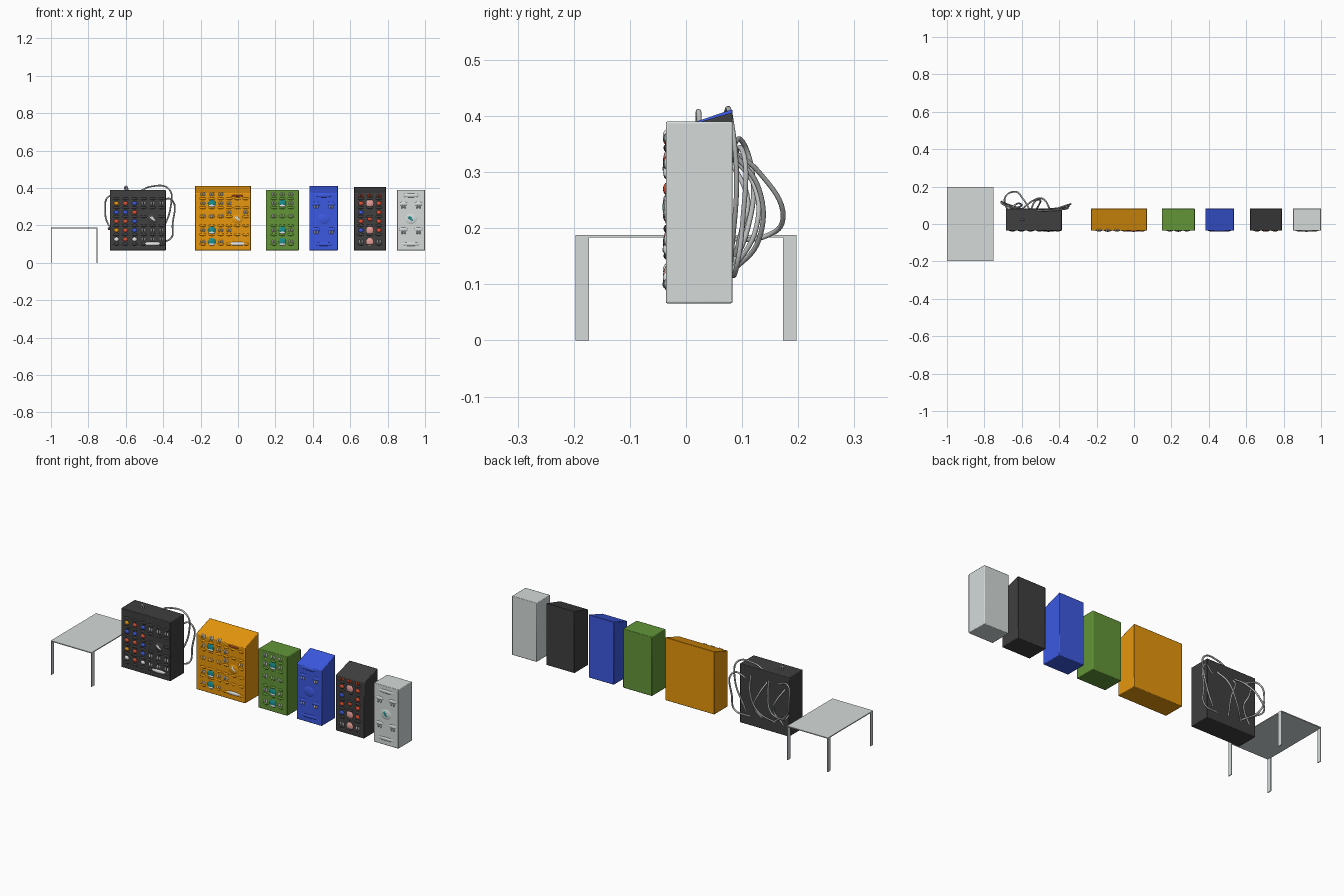
import bpy, bmesh, math
from mathutils import Matrix, Vector

if "Cube" in bpy.data.objects:
    bpy.data.objects.remove(bpy.data.objects["Cube"])

COLOURS = {
    "charcoal": (0.05, 0.05, 0.052), "amber": (0.8, 0.31, 0.004),
    "leaf_green": (0.125, 0.3, 0.04), "royal_blue": (0.045, 0.1, 0.75),
    "pale_grey": (0.66, 0.71, 0.7), "white": (0.9, 0.9, 0.9),
    "teal": (0.01, 0.27, 0.27), "red": (0.75, 0.08, 0.03),
    "pink": (0.85, 0.36, 0.33), "cable_grey": (0.5, 0.51, 0.51)}
NAMES = list(COLOURS)
MATS = []
for name, rgb in COLOURS.items():
    m = bpy.data.materials.new(name)
    m.use_nodes = True
    m.diffuse_color = (*rgb, 1)
    m.node_tree.nodes["Principled BSDF"].inputs["Base Color"].default_value = (*rgb, 1)
    MATS.append(m)

FRONT, BACK, BASE, TOP = -0.036, 0.083, 0.066, 0.39


def finish(bm, name, smooth=True):
    """Turn a bmesh into an object that carries the palette."""
    bmesh.ops.recalc_face_normals(bm, faces=bm.faces)
    mesh = bpy.data.meshes.new(name)
    bm.to_mesh(mesh)
    bm.free()
    for m in MATS:
        mesh.materials.append(m)
    ob = bpy.data.objects.new(name, mesh)
    bpy.context.collection.objects.link(ob)
    if smooth:
        bpy.ops.object.select_all(action='DESELECT')
        ob.select_set(True)
        bpy.context.view_layer.objects.active = ob
        bpy.ops.object.shade_smooth_by_angle(angle=math.radians(50))
    return ob


def paint(verts, colour):
    for f in {f for v in verts for f in v.link_faces}:
        f.material_index = NAMES.index(colour)


def block(bm, centre, size, colour):
    mat = Matrix.Translation(centre) @ Matrix.Diagonal((*size, 1))
    paint(bmesh.ops.create_cube(bm, size=1, matrix=mat)["verts"], colour)


def bump(bm, x, z, w, h, colour, depth=0.004, tilt=0):
    """Shallow domed cap rising from the front face."""
    mat = (Matrix.Translation((x, FRONT + depth, z)) @ Matrix.Rotation(tilt, 4, 'Y')
           @ Matrix.Diagonal((w * 0.58, depth * 2, h * 0.58, 1)))
    paint(bmesh.ops.create_uvsphere(bm, u_segments=16, v_segments=10, radius=1,
                                    matrix=mat)["verts"], colour)


def plug(bm, x, z, colour):
    bump(bm, x, z, 0.026, 0.022, colour, 0.005)


def prongs(bm, x, z, colour="white"):
    for s in (-1, 1):
        bump(bm, x + s * 0.007, z, 0.01, 0.02, colour, 0.005)


def lever(bm, x, z, colour):
    bump(bm, x, z, 0.046, 0.016, colour, 0.006, 0.6)
    bump(bm, x, z + 0.004, 0.015, 0.032, colour, 0.006, -0.4)


def cabinet(name, x0, x1, colour, front_top=TOP, back_top=TOP):
    """Case extruded from its side profile, with softened edges."""
    bm = bmesh.new()
    profile = [(FRONT, BASE), (BACK, BASE), (BACK, back_top), (FRONT, front_top)]
    face = bm.faces.new([bm.verts.new((x0, y, z)) for y, z in profile])
    out = bmesh.ops.extrude_face_region(bm, geom=[face])["geom"]
    moved = [v for v in out if isinstance(v, bmesh.types.BMVert)]
    bmesh.ops.translate(bm, verts=moved, vec=(x1 - x0, 0, 0))
    paint(bm.verts, colour)
    ob = finish(bm, name)
    bevel = ob.modifiers.new("soft_edges", 'BEVEL')
    bevel.width, bevel.segments = 0.003, 2


ROWS = [0.318, 0.27, 0.222, 0.174, 0.126]


def ledges(bm, cols, colour):
    for z in [r + 0.025 for r in ROWS] + [0.1]:
        for x in cols:
            bump(bm, x, z, 0.036, 0.014, colour)


def fuse_columns(bm, cols, columns):
    """One list of plug colours, top to bottom, for each column."""
    for x, colours in zip(cols, columns):
        for z, colour in zip(ROWS, colours):
            plug(bm, x, z, colour)


def big_plugs(bm, x, colour):
    for z in (0.318, 0.174, 0.112):
        bump(bm, x, z, 0.04, 0.042, colour, 0.005)


def socket_columns(bm, cols):
    """Rows of prongs with a larger plug in the middle of alternate rows."""
    for z in (0.366, 0.25):
        for x in cols:
            prongs(bm, x, z)
    big_plugs(bm, cols[1], "teal")
    for z in (0.306, 0.162, 0.1):
        bump(bm, cols[1], z, 0.034, 0.018, "white", 0.006)
    for z in (0.318, 0.174, 0.112):
        for x in (cols[0], cols[2]):
            prongs(bm, x, z)


def switch_side(bm, cols, contacts, colour):
    """Selector lever, bar handle and paired contacts."""
    for x, z in contacts:
        prongs(bm, x, z)
    bump(bm, cols[1], 0.235, 0.06, 0.05, colour)
    lever(bm, cols[1], 0.235, "white")
    bump(bm, cols[1], 0.102, 0.095, 0.02, "white", 0.005)


def simple_face(bm, x, colour, contact):
    for z in (0.36, 0.1):
        bump(bm, x, z, 0.1, 0.02, colour)
    for s in (-1, 1):
        for z in (0.3, 0.163):
            bump(bm, x + s * 0.04, z + 0.015, 0.045, 0.022, colour)
            prongs(bm, x + s * 0.04, z, contact)
    bump(bm, x, 0.235, 0.065, 0.055, colour)


# Cabinets
cabinet("wired_cabinet", -0.685, -0.386, "charcoal")
cabinet("amber_cabinet", -0.23, 0.069, "amber", 0.372, 0.412)
cabinet("green_cabinet", 0.149, 0.325, "leaf_green")
cabinet("blue_cabinet", 0.381, 0.534, "royal_blue", 0.372, 0.412)
cabinet("fuse_cabinet", 0.62, 0.791, "charcoal", 0.372, 0.406)
cabinet("grey_cabinet", 0.85, 1.0, "pale_grey")

# Front fittings
bm = bmesh.new()
cols = [-0.65, -0.602, -0.553, -0.505, -0.457, -0.409]
ledges(bm, cols, "charcoal")
fuse_columns(bm, cols, [
    ["amber", "royal_blue", "red", "amber", "white"],
    ["red", "royal_blue", "red", "red", "red"],
    ["royal_blue", "red", "royal_blue", "royal_blue", "white"]])
contacts = [(x, z) for x in cols[3:] for z in (ROWS[0], ROWS[3], ROWS[4])]
switch_side(bm, cols[3:], contacts, "charcoal")
finish(bm, "wired_cabinet_fittings")

bm = bmesh.new()
cols = [-0.188, -0.14, -0.092, -0.048, -0.003, 0.042]
ledges(bm, cols, "amber")
socket_columns(bm, cols[:3])
contacts = [(cols[3], ROWS[0]), (cols[3], ROWS[1]), (cols[5], ROWS[1]), (cols[3], ROWS[3])]
switch_side(bm, cols[3:], contacts, "amber")
bump(bm, cols[4], 0.358, 0.07, 0.01, "red")
finish(bm, "amber_cabinet_fittings")

bm = bmesh.new()
cols = [0.192, 0.237, 0.282]
ledges(bm, cols, "leaf_green")
socket_columns(bm, cols)
finish(bm, "green_cabinet_fittings")

bm = bmesh.new()
simple_face(bm, 0.458, "royal_blue", "white")
finish(bm, "blue_cabinet_fittings")

bm = bmesh.new()
cols = [0.657, 0.705, 0.753]
ledges(bm, cols, "charcoal")
fuse_columns(bm, cols[::2], [
    ["red", "royal_blue", "red", "royal_blue"], ["red"] * 4])
for x in cols:
    prongs(bm, x, 0.358, "red")
for x in cols[::2]:
    prongs(bm, x, 0.112)
big_plugs(bm, cols[1], "pink")
plug(bm, cols[1], 0.235, "red")
finish(bm, "fuse_cabinet_fittings")

bm = bmesh.new()
simple_face(bm, 0.925, "pale_grey", "pale_grey")
lever(bm, 0.922, 0.235, "teal")
finish(bm, "grey_cabinet_fittings")

# Table
bm = bmesh.new()
block(bm, (-0.876, 0, 0.1855), (0.248, 0.394, 0.005), "pale_grey")
for x in (-0.998, -0.754):
    for y in (-0.185, 0.185):
        block(bm, (x, y, 0.092), (0.004, 0.024, 0.184), "pale_grey")
finish(bm, "table", smooth=False)

# Loose cables on the wired cabinet
CABLES = [
    [(-.62, .08, .34), (-.69, .1, .355), (-.71, .12, .28), (-.69, .11, .2), (-.6, .08, .13)],
    [(-.68, .08, .18), (-.69, .14, .185), (-.64, .173, .22), (-.59, .13, .3), (-.56, .08, .34)],
    [(-.52, .07, .385), (-.47, .072, .407), (-.37, .08, .395), (-.36, .09, .3), (-.42, .08, .14)],
    [(-.55, .08, .33), (-.53, .12, .28), (-.5, .125, .2), (-.52, .08, .12)],
    [(-.45, .08, .34), (-.48, .13, .27), (-.53, .13, .18), (-.6, .08, .12)],
    [(-.42, .08, .32), (-.36, .1, .34), (-.35, .1, .2), (-.36, .09, .13), (-.45, .08, .115)],
    [(-.66, .08, .32), (-.62, .11, .25), (-.6, .1, .2), (-.65, .08, .12)],
    [(-.6, .022, .38), (-.6, .022, .408), (-.588, .024, .38)]]
for i, path in enumerate(CABLES):
    curve = bpy.data.curves.new("cable", 'CURVE')
    curve.dimensions = '3D'
    curve.bevel_depth, curve.bevel_resolution, curve.resolution_u = 0.0045, 3, 8
    curve.use_fill_caps = True
    sp = curve.splines.new('BEZIER')
    sp.bezier_points.add(len(path) - 1)
    for p, co in zip(sp.bezier_points, path):
        p.co = Vector(co)
        p.handle_left_type = p.handle_right_type = 'AUTO'
    curve.materials.append(MATS[NAMES.index("cable_grey")])
    bpy.context.collection.objects.link(bpy.data.objects.new(f"cable_{i + 1}", curve))
